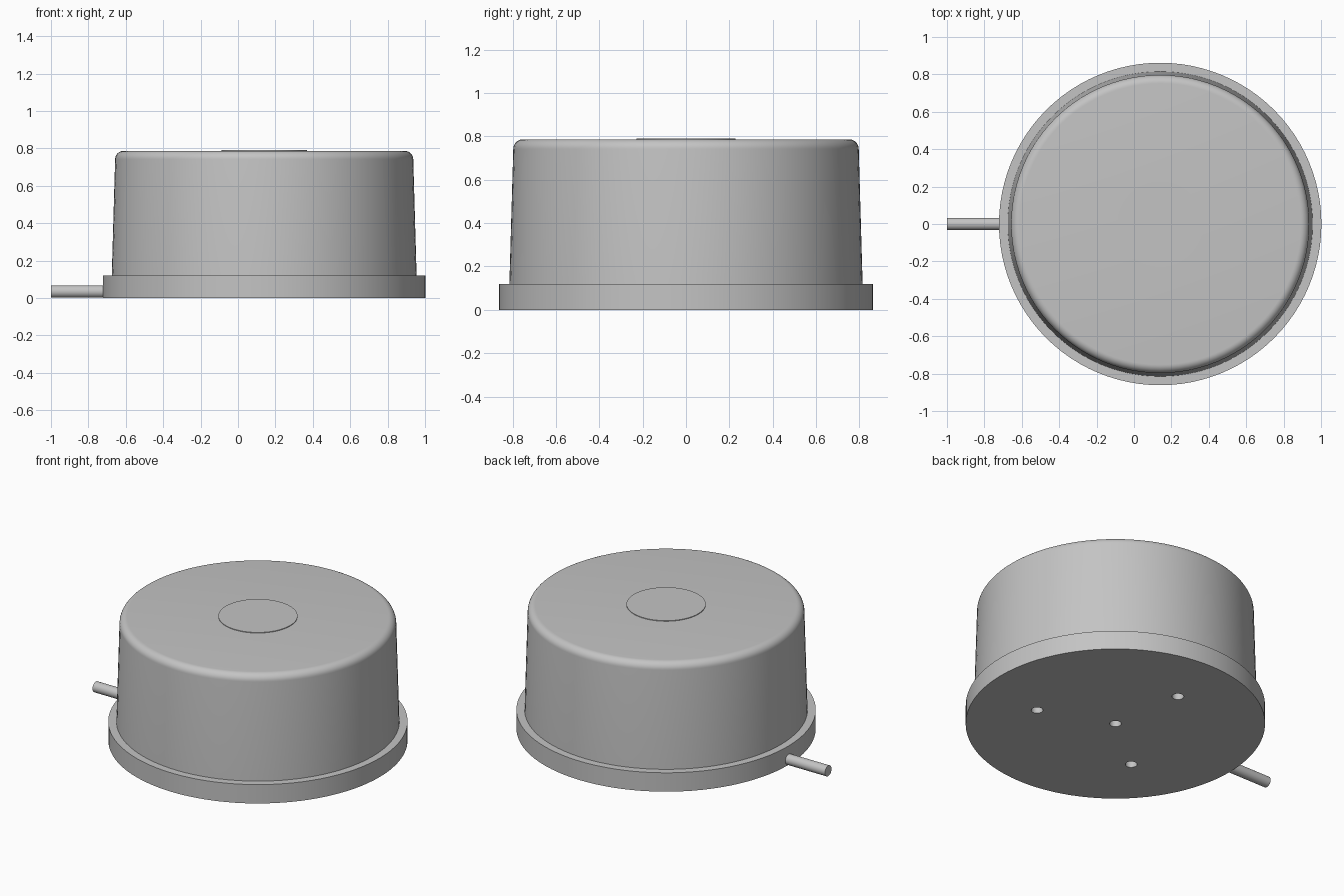
import bpy, bmesh, math
from mathutils import Matrix, Vector

cube = bpy.data.objects.get("Cube")
if cube:
    bpy.data.objects.remove(cube, do_unlink=True)

CX = 0.14          # axis of the round housing
SEGMENTS = 96

grey = bpy.data.materials.new("plain grey")
grey.use_nodes = True
colour = (0.55, 0.55, 0.55, 1)
grey.diffuse_color = colour
grey.node_tree.nodes["Principled BSDF"].inputs["Base Color"].default_value = colour


def add_object(name, bm):
    bmesh.ops.recalc_face_normals(bm, faces=bm.faces)
    mesh = bpy.data.meshes.new(name)
    bm.to_mesh(mesh)
    bm.free()
    mesh.materials.append(grey)
    obj = bpy.data.objects.new(name, mesh)
    bpy.context.collection.objects.link(obj)
    return obj


def smooth(obj):
    bpy.ops.object.select_all(action='DESELECT')
    obj.select_set(True)
    bpy.context.view_layer.objects.active = obj
    bpy.ops.object.shade_smooth_by_angle(angle=math.radians(35))


def lathe(name, profile):
    """Closed solid turned from (radius, height) points, bottom to top."""
    bm = bmesh.new()
    rings = []
    for r, z in profile:
        ring = bmesh.ops.create_circle(bm, segments=SEGMENTS, radius=r,
                                       matrix=Matrix.Translation((CX, 0, z)))
        rings.append(ring["verts"])
    for low, high in zip(rings, rings[1:]):
        for i in range(SEGMENTS):
            j = (i + 1) % SEGMENTS
            bm.faces.new((low[i], low[j], high[j], high[i]))
    bm.faces.new(rings[0])
    bm.faces.new(rings[-1])
    return add_object(name, bm)


def rod(bm, centre, radius, depth, turn=Matrix(), sides=32):
    bmesh.ops.create_cone(bm, cap_ends=True, segments=sides, radius1=radius,
                          radius2=radius, depth=depth,
                          matrix=Matrix.Translation(centre) @ turn)


# Base flange with four blind screw holes underneath
flange = lathe("base_flange", [(0.862, 0), (0.862, 0.12)])
bm = bmesh.new()
rod(bm, (CX, 0, 0), 0.034, 0.16)
for k in range(3):
    a = math.radians(-21 + 120 * k)
    rod(bm, (CX + 0.477 * math.cos(a), 0.477 * math.sin(a), 0), 0.034, 0.16)
cutter = add_object("hole_cutter", bm)
cutter.hide_render = True
cut = flange.modifiers.new("screw_holes", 'BOOLEAN')
cut.operation = 'DIFFERENCE'
cut.solver = 'EXACT'
cut.object = cutter
bpy.context.view_layer.objects.active = flange
bpy.ops.object.modifier_apply(modifier=cut.name)
bpy.data.objects.remove(cutter, do_unlink=True)
smooth(flange)

# Tapered housing with a rounded top edge
TOP, FILLET, RIM = 0.787, 0.045, 0.797
profile = [(0.815, 0.12)]
for k in range(9):
    a = math.radians(90 * k / 8)
    profile.append((RIM - FILLET + FILLET * math.cos(a),
                    TOP - FILLET + FILLET * math.sin(a)))
smooth(lathe("housing", profile))

# Thin raised disc in the middle of the top
smooth(lathe("top_disc", [(0.228, TOP - 0.005), (0.228, TOP + 0.004)]))

# Cable stub leaving the flange sideways
bm = bmesh.new()
rod(bm, Vector((-0.85, 0, 0.035)), 0.033, 0.3, Matrix.Rotation(math.pi / 2, 4, 'Y'))
smooth(add_object("cable", bm))
